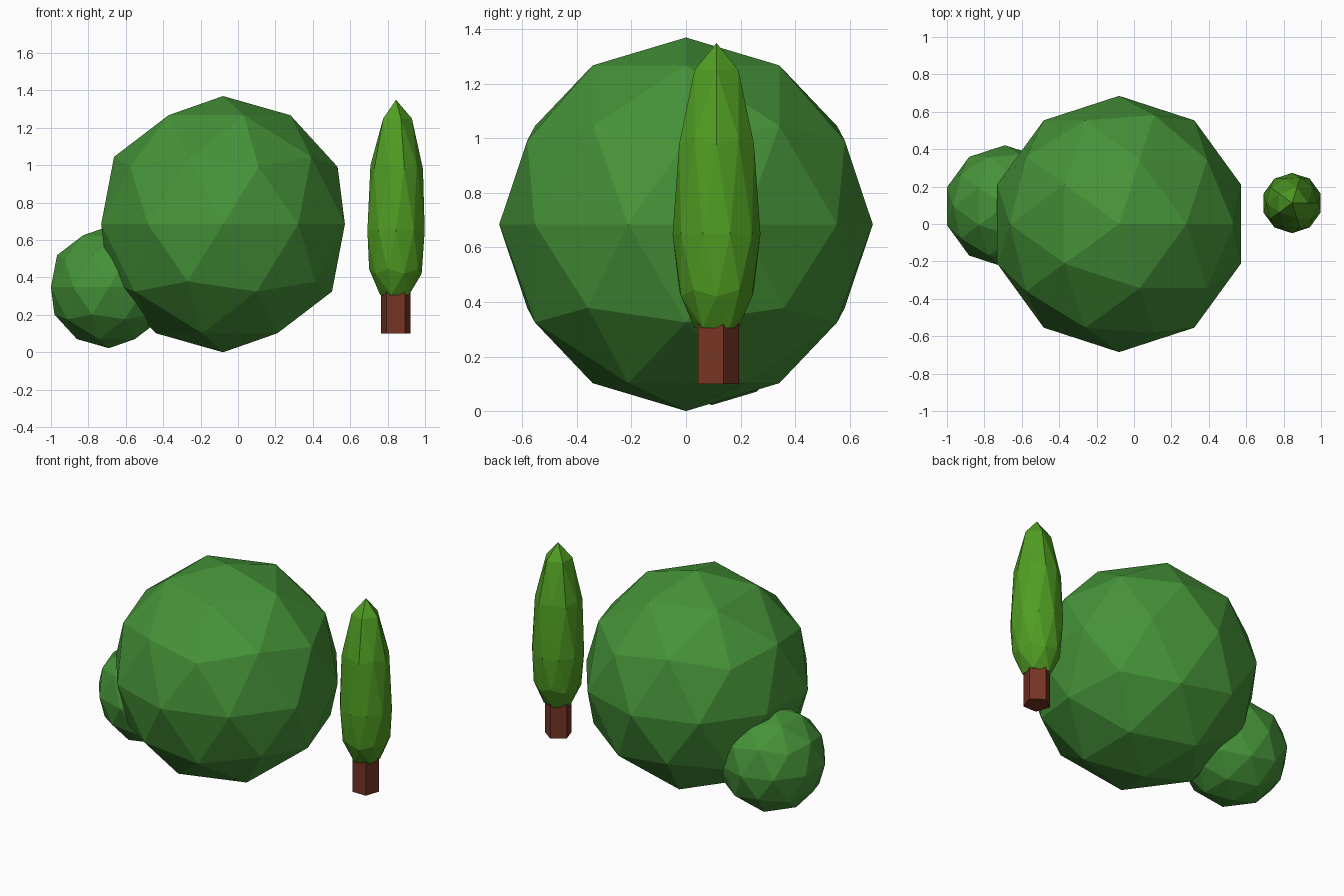
import bpy
import bmesh
from math import radians

cube = bpy.data.objects.get("Cube")
if cube:
    bpy.data.objects.remove(cube, do_unlink=True)


def material(name, rgb):
    mat = bpy.data.materials.new(name)
    mat.use_nodes = True
    color = (*rgb, 1)
    mat.diffuse_color = color
    bsdf = mat.node_tree.nodes["Principled BSDF"]
    bsdf.inputs["Base Color"].default_value = color
    bsdf.inputs["Roughness"].default_value = 0.9
    return mat


bush_green = material("bush green", (0.06, 0.29, 0.04))
cypress_green = material("cypress green", (0.08, 0.34, 0.016))
bark_brown = material("bark brown", (0.18, 0.034, 0.018))


def faceted_ball(name, center, radius, mat):
    bpy.ops.mesh.primitive_ico_sphere_add(subdivisions=2, radius=radius, location=center)
    obj = bpy.context.object
    obj.name = name
    obj.data.materials.append(mat)
    return obj


# Round bushes
faceted_ball("large_bush", (-0.08, 0, 0.685), 0.685, bush_green)
faceted_ball("small_bush", (-0.69, 0.095, 0.348), 0.326, bush_green)

# Cypress crown: a ball stretched upward, with its underside pushed in around the trunk
TREE_X, TREE_Y = 0.845, 0.112
CROWN_RADIUS = 0.161
STRETCH = [(-1, 0.335), (-0.85, 0.305), (-0.526, 0.42), (-0.447, 0.445), (0, 0.65),
           (0.447, 0.98), (0.526, 1.0), (0.85, 1.25), (1, 1.35)]


def stretched_height(t):
    for (a, low), (b, high) in zip(STRETCH, STRETCH[1:]):
        if t <= b:
            return low + (high - low) * (t - a) / (b - a)
    return STRETCH[-1][1]


crown = faceted_ball("cypress_crown", (TREE_X, TREE_Y, 0), CROWN_RADIUS, cypress_green)
for v in crown.data.vertices:
    v.co.z = stretched_height(v.co.z / CROWN_RADIUS)
crown.data.update()

# Five-sided trunk with one corner pointing back
TRUNK_BOTTOM, TRUNK_TOP = 0.1, 0.42
bpy.ops.mesh.primitive_cylinder_add(
    vertices=5, radius=0.083, depth=TRUNK_TOP - TRUNK_BOTTOM,
    location=(TREE_X - 0.002, TREE_Y, (TRUNK_BOTTOM + TRUNK_TOP) / 2))
trunk = bpy.context.object
trunk.name = "cypress_trunk"
trunk.data.materials.append(bark_brown)
